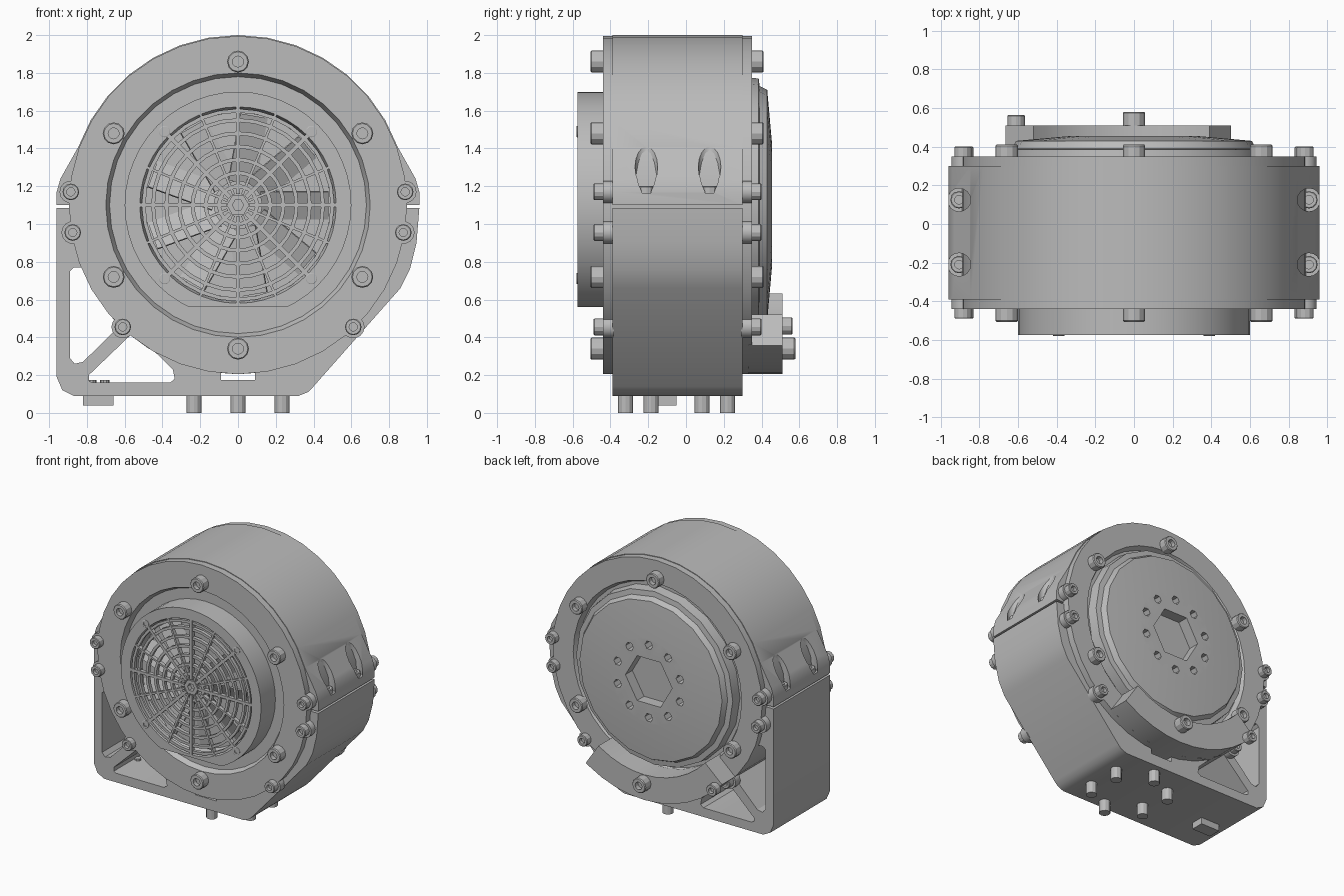
import bpy, bmesh
from math import sin, cos, pi, radians
from mathutils import Vector, Matrix

if "Cube" in bpy.data.objects:
    bpy.data.objects.remove(bpy.data.objects["Cube"], do_unlink=True)

AXIS_Z = 1.1
FRONT, BACK, UP, DOWN = (0, -1, 0), (0, 1, 0), (0, 0, 1), (0, 0, -1)

grey = bpy.data.materials.new("machined_grey")
grey.use_nodes = True
grey.diffuse_color = (0.5, 0.5, 0.5, 1)
grey.node_tree.nodes["Principled BSDF"].inputs["Base Color"].default_value = (0.5, 0.5, 0.5, 1)


def finish(name, bm, matrix=Matrix()):
    bmesh.ops.remove_doubles(bm, verts=bm.verts, dist=1e-5)
    bmesh.ops.recalc_face_normals(bm, faces=bm.faces)
    bm.transform(matrix)
    mesh = bpy.data.meshes.new(name)
    bm.to_mesh(mesh)
    bm.free()
    mesh.materials.append(grey)
    mesh.shade_smooth()
    mesh.set_sharp_from_angle(angle=radians(28))
    ob = bpy.data.objects.new(name, mesh)
    bpy.context.collection.objects.link(ob)
    return ob


def lathe(name, profile, sides, at=(0, 0, AXIS_Z), axis=BACK, closed=False):
    """Spin (radius, height) points around an axis through a point."""
    bm = bmesh.new()
    rings = [[bm.verts.new((r * cos(2 * pi * i / sides), r * sin(2 * pi * i / sides), h))
              for i in range(sides)] for r, h in profile]
    pairs = list(zip(rings, rings[1:])) + ([(rings[-1], rings[0])] if closed else [])
    for a, b in pairs:
        for i in range(sides):
            j = (i + 1) % sides
            bm.faces.new((a[i], a[j], b[j], b[i]))
    turn = Vector(axis).to_track_quat('Z', 'Y').to_matrix().to_4x4()
    return finish(name, bm, Matrix.Translation(at) @ turn)


def rod(name, r, h, sides, at, axis):
    return lathe(name, [(0, 0), (r, 0), (r, h), (0, h)], sides, at, axis)


def bolt(name, r, h, at, axis):
    return lathe(name, [(0, 0), (r, 0), (r, h * .9), (r * .9, h), (r * .5, h),
                        (r * .5, h * .5), (0, h * .5)], 12, at, axis)


def prism(name, outline, y0, y1):
    """Extrude an (x, z) outline from y0 to y1."""
    bm = bmesh.new()
    face = bm.faces.new([bm.verts.new((x, y0, z)) for x, z in outline])
    new = bmesh.ops.extrude_face_region(bm, geom=[face])["geom"]
    bmesh.ops.translate(bm, vec=(0, y1 - y0, 0),
                        verts=[v for v in new if isinstance(v, bmesh.types.BMVert)])
    return finish(name, bm)


def box(name, size, matrix):
    bm = bmesh.new()
    bmesh.ops.create_cube(bm, size=1, matrix=Matrix.Diagonal((*size, 1)))
    return finish(name, bm, matrix)


def cut(ob, cutters):
    for c in cutters:
        mod = ob.modifiers.new("cut", 'BOOLEAN')
        mod.operation, mod.solver, mod.object = 'DIFFERENCE', 'EXACT', c
    graph = bpy.context.evaluated_depsgraph_get()
    mesh = bpy.data.meshes.new_from_object(ob.evaluated_get(graph))
    ob.modifiers.clear()
    ob.data = mesh
    mesh.set_sharp_from_angle(angle=radians(28))
    for c in cutters:
        bpy.data.objects.remove(c, do_unlink=True)


def polar(r, deg):
    return r * cos(radians(deg)), AXIS_Z + r * sin(radians(deg))


# Drum with front and back flanges
lathe("drum", [(0, -.40), (.68, -.40), (.70, -.44), (.895, -.44), (.895, .35),
               (.72, .35), (.70, .31), (0, .31)], 36)

# Upper clamp shell with counterbored ears
arc = [polar(.9, a) for a in range(20, 161, 10)]
shell = prism("upper_shell", [(.96, 1.1), (.96, 1.17), (.94, 1.24)] + arc +
              [(-.94, 1.24), (-.96, 1.17), (-.96, 1.1)], -.39, .30)
ear_spots = [(s * .905, y) for s in (-1, 1) for y in (-.21, .125)]
cut(shell, [rod("bore", .06, .6, 16, (x, y, 1.165), UP) for x, y in ear_spots])
for x, y in ear_spots:
    bolt("clamp_bolt", .045, .04, (x, y, 1.16), UP)

# Lower base with corner windows
base = prism("base", [(.96, 1.085), (.945, .9), (.91, .76), (.86, .66), (.40, .14), (.37, .11),
                      (.32, .09), (-.87, .09), (-.93, .12), (-.96, .19), (-.96, 1.085)], -.39, .30)
cut(base, [
    prism("tall_window", [(-.89, .29), (-.865, .26), (-.82, .27), (-.58, .51), (-.6, .62),
                          (-.75, .77), (-.87, .77), (-.89, .75)], -1, 1),
    prism("low_window", [(-.77, .16), (-.36, .16), (-.335, .18), (-.345, .23), (-.55, .43),
                         (-.79, .2), (-.79, .17)], -1, 1),
    prism("slot", [(-.09, .175), (.09, .175), (.09, .25), (-.09, .25)], -1, 1)])

# Flange bolts, front and back
for a in range(30, 391, 60):
    x, z = polar(.76, a)
    bolt("front_flange_bolt", .058, .066, (x, -.44, z), FRONT)
    if a != 270:
        bolt("back_flange_bolt", .058, .066, (x, .345, z), BACK)

# Small edge bolts on round lugs
for s in (-1, 1):
    for x, z in ((.885, 1.17), (.875, .955), (.61, .455)):
        for side, y in ((FRONT, -.38), (BACK, .29)):
            rod("lug", .06, .06, 14, (s * x, y, z), side)
            bolt("edge_bolt", .044, .05, (s * x, y + side[1] * .06, z), side)

# Fan housing with a flat underside
housing = lathe("fan_housing", [(0, -.39), (.6, -.39), (.6, -.575), (.52, -.575),
                                (.49, -.47), (0, -.47)], 48)
cut(housing, [box("underside_cut", (2, .8, .5), Matrix.Translation((0, -.5, .31)))])

# Fan blades and hub
hub = Vector((0, -.5, AXIS_Z))
for i in range(9):
    spin = Matrix.Translation(hub) @ Matrix.Rotation(2 * pi * i / 9, 4, 'Y')
    box("fan_blade", (.36, .012, .16), spin @ Matrix.Translation((.3, 0, 0))
        @ Matrix.Rotation(radians(25), 4, 'X'))
rod("fan_hub", .13, .08, 16, (0, -.46, AXIS_Z), FRONT)

# Grille rings and spokes
for r in (.1, .17, .24, .31, .38, .45, .5):
    lathe("grille_ring", [(r - .01, -.572), (r + .01, -.572), (r + .01, -.545), (r - .01, -.545)],
          32, closed=True)
for i in range(16):
    width = .022 if i % 2 == 0 else .014
    box("grille_spoke", (.46, .03, width), Matrix.Translation((0, -.56, AXIS_Z))
        @ Matrix.Rotation(pi * i / 8, 4, 'Y') @ Matrix.Translation((.29, 0, 0)))
lathe("grille_centre", [(.03, -.575), (.06, -.575), (.06, -.54), (.03, -.54)], 6, closed=True)
for a in (45, 135, 225, 315):
    x, z = polar(.55, a)
    bolt("fan_screw", .03, .02, (x, -.56, z), FRONT)

# Output rotor on the back, with a hexagonal bore and mounting holes
rotor = lathe("rotor", [(0, .3), (.68, .3), (.67, .385), (.63, .39), (.61, .43),
                        (.33, .455), (0, .455)], 20)
holes = [rod("hex_bore", .2, .3, 6, (0, .37, AXIS_Z), BACK)]
for a in range(18, 378, 36):
    x, z = polar(.28, a)
    holes.append(rod("mount_hole", .033, .3, 6, (x, .39, z), BACK))
cut(rotor, holes)

# Curved stop block on the lower back
angles = range(-138, -55, 8)
prism("stop_block", [polar(.895, a) for a in angles] + [polar(.895, -56), polar(.70, -56)] +
      [polar(.70, a) for a in reversed(angles)], .33, .51)
bolt("stop_bolt", .058, .07, (0, .51, .34), BACK)
bolt("stop_edge_bolt", .045, .055, (-.61, .51, .46), BACK)

# Mounting studs and connector underneath
for i in range(6):
    a = pi / 2 + i * pi / 3
    rod("mounting_stud", .04, .1, 12, (.27 * cos(a), -.05 + .27 * sin(a), .1), DOWN)
box("connector", (.16, .1, .06), Matrix.Translation((-.74, -.1, .07)))
for s in (-1, 1):
    rod("connector_screw", .025, .09, 10, (-.74 + s * .035, -.1 + s * .02, .085), UP)
